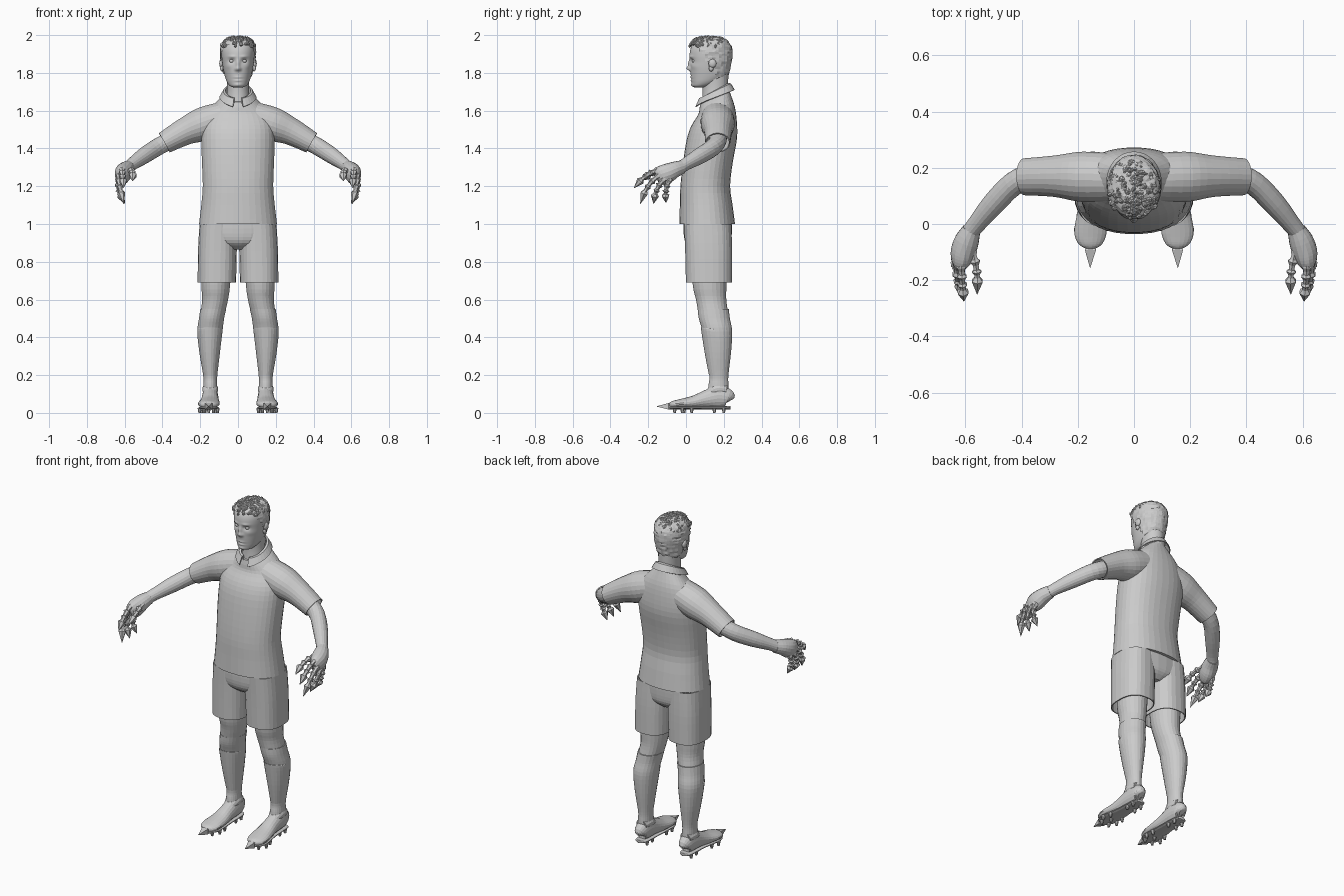
import bpy, bmesh, math, random
from mathutils import Vector
random.seed(4)


def smooth_rows(rows, k):
    """Catmull-Rom interpolation of tuples"""
    out = []
    for i in range(len(rows) - 1):
        p = [rows[max(i - 1, 0)], rows[i], rows[i + 1], rows[min(i + 2, len(rows) - 1)]]
        for j in range(k):
            t = j / k
            out.append(tuple(0.5 * (2 * b + (c - a) * t + (2 * a - 5 * b + 4 * c - d) * t * t
                                    + (3 * b - a - 3 * c + d) * t ** 3) for a, b, c, d in zip(*p)))
    return out + [rows[-1]]


def finish(name, bm, mirror=False, thick=0, smooth=False):
    bmesh.ops.recalc_face_normals(bm, faces=bm.faces)
    me = bpy.data.meshes.new(name)
    bm.to_mesh(me)
    bm.free()
    if smooth:
        me.shade_smooth()
    ob = bpy.data.objects.new(name, me)
    bpy.context.collection.objects.link(ob)
    if thick:
        m = ob.modifiers.new("thickness", 'SOLIDIFY')
        m.thickness = thick
    if mirror:
        ob.modifiers.new("mirror", 'MIRROR').use_clip = False
    return ob


def skin(bm, rings, caps=True, closed=True):
    vs = [[bm.verts.new(p) for p in r] for r in rings]
    n = len(rings[0])
    for a, b in zip(vs, vs[1:]):
        for i in range(n if closed else n - 1):
            j = (i + 1) % n
            bm.faces.new((a[i], a[j], b[j], b[i]))
    if caps:
        bm.faces.new(vs[0])
        bm.faces.new(vs[-1])


def circle(n, e=1.0):
    for i in range(n):
        a = 2 * math.pi * (i + .5) / n
        c, s = math.cos(a), math.sin(a)
        yield math.copysign(abs(c) ** e, c), math.copysign(abs(s) ** e, s)


def level_rings(rows, n, k, e=1.0):
    """Rows of z, cx, cy, rx, ry, tilt stacked upwards"""
    return [[(cx + rx * c, cy + ry * s, z + ry * s * tilt) for c, s in circle(n, e)]
            for z, cx, cy, rx, ry, tilt in smooth_rows(rows, k)]


def tube_rings(rows, n, k):
    """Rows of x, y, z, side radius, upward radius along a path"""
    rows = smooth_rows(rows, k)
    pts = [Vector(r[:3]) for r in rows]
    rings = []
    for i, r in enumerate(rows):
        t = (pts[min(i + 1, len(pts) - 1)] - pts[max(i - 1, 0)]).normalized()
        s = t.cross(Vector((0, 0, 1))).normalized()
        u = s.cross(t)
        rings.append([pts[i] + s * (r[3] * c) + u * (r[4] * q) for c, q in circle(n)])
    return rings


def stack(name, rows, n=28, k=4, e=1.0, caps=True, **kw):
    bm = bmesh.new()
    skin(bm, level_rings(rows, n, k, e), caps)
    return finish(name, bm, **kw)


def tube(name, rows, n=20, k=4, caps=True, **kw):
    bm = bmesh.new()
    skin(bm, tube_rings(rows, n, k), caps)
    return finish(name, bm, **kw)


def balls(name, items, sub=2, mirror=False, smooth=True):
    """Ellipsoids: centre and radii"""
    bm = bmesh.new()
    for c, r in items:
        for v in bmesh.ops.create_icosphere(bm, subdivisions=sub, radius=1)['verts']:
            v.co = Vector((c[i] + v.co[i] * r[i] for i in range(3)))
    return finish(name, bm, mirror, smooth=smooth)


# Shirt body and sleeves
stack("shirt", [(1.0, 0, .112, .207, .148, 0), (1.1, 0, .107, .195, .14, 0), (1.2, 0, .102, .187, .132, 0),
                (1.32, 0, .115, .191, .132, 0), (1.45, 0, .137, .195, .133, 0), (1.53, 0, .15, .188, .12, .05),
                (1.60, 0, .162, .155, .097, .2), (1.65, 0, .155, .105, .083, .4), (1.68, 0, .152, .068, .074, .48)],
      n=36, k=3, e=.88)
tube("sleeve", [(.05, .165, 1.575, .085, .08), (.18, .168, 1.53, .09, .09), (.28, .17, 1.49, .074, .073),
                (.39, .168, 1.43, .066, .059)], n=24, caps=False, mirror=True, thick=.006)

# Folded collar, open at the front and rising to the back
bm = bmesh.new()
rings = [[], [], [], []]
for i in range(29):
    a = -math.pi / 2 + .28 + i * (2 * math.pi - .56) / 28
    c, s = math.cos(a), math.sin(a)
    tip = max(0, -s) ** 4
    for ring, (r, dz) in zip(rings, [(.064, -.03), (.066, .015), (.078, .012), (.098, -.022 - .012 * tip)]):
        ring.append((r * c, .152 + (r + .008) * s, 1.692 + .04 * s + dz))
skin(bm, rings, caps=False, closed=False)
finish("collar", bm, thick=.005)

# Shorts: hips and two open legs
stack("shorts_hips", [(1.03, 0, .115, .2, .128, 0), (.95, 0, .115, .203, .128, 0), (.90, 0, .117, .16, .118, 0),
                      (.865, 0, .12, .05, .08, 0)], n=32, k=3, e=.85)
stack("shorts_leg", [(1.0, .105, .115, .099, .125, 0), (.86, .109, .12, .103, .125, 0), (.69, .112, .122, .102, .123, 0)],
      n=28, e=.8, caps=False, mirror=True, thick=.006)

# Legs, socks and shin guards
stack("leg", [(.85, .113, .125, .085, .095, 0), (.68, .118, .125, .077, .09, 0), (.60, .121, .133, .069, .081, 0),
              (.52, .136, .146, .065, .079, 0)], n=24, mirror=True)
stack("sock", [(.55, .131, .144, .069, .083, 0), (.5, .14, .15, .067, .083, 0), (.43, .149, .166, .067, .079, 0),
               (.32, .15, .171, .055, .068, 0), (.2, .147, .174, .038, .051, 0), (.15, .147, .172, .037, .053, 0),
               (.09, .147, .17, .04, .058, 0)], n=24, mirror=True)
stack("shin_guard", [(.445, .147, .145, .06, .066, -.1), (.43, .149, .155, .067, .075, -.1), (.32, .15, .165, .054, .067, 0),
                     (.2, .147, .171, .037, .05, 0)], n=24, mirror=True)

# Boots with sole plate, studs and pointed toe
shoe = [(.147, .235, .065, .015, .02), (.147, .222, .078, .036, .048), (.147, .17, .085, .042, .06),
        (.148, .1, .071, .045, .046), (.15, .04, .057, .052, .034), (.155, -.03, .048, .058, .025),
        (.155, -.07, .043, .043, .02), (.155, -.088, .04, .016, .011)]
tube("boot", shoe, n=20, mirror=True)
tube("boot_sole", [(x, y, .027, r * .95, .009) for x, y, z, r, h in shoe], n=12, mirror=True)
tube("ankle_cuff", [(.147, .12, .1, .03, .025), (.147, .165, .125, .043, .035), (.147, .215, .12, .034, .03)],
     n=16, mirror=True)
bm = bmesh.new()
for x, y in [(.12, .2), (.174, .2), (.12, .15), (.174, .15), (.11, .03), (.193, .03), (.108, -.02),
             (.203, -.02), (.155, -.01), (.13, -.06), (.18, -.06)]:
    skin(bm, level_rings([(0, x, y, .007, .007, 0), (.026, x, y, .012, .012, 0)], 8, 1))
finish("boot_studs", bm, mirror=True)
tube("toe_spike", [(.155, -.06, .036, .008, .008), (.155, -.092, .035, .028, .024), (.156, -.156, .034, .001, .001)],
     n=4, k=1, mirror=True)

# Arms, wrists and palms
tube("arm", [(.3, .168, 1.475, .048, .045), (.365, .167, 1.44, .047, .046), (.43, .142, 1.405, .043, .046),
             (.5, .072, 1.36, .041, .043), (.56, 0, 1.318, .033, .034), (.588, -.035, 1.295, .031, .034)],
     n=18, k=3, mirror=True)
tube("hand", [(.578, -.02, 1.302, .033, .036), (.595, -.06, 1.288, .044, .043), (.608, -.1, 1.268, .045, .052),
              (.615, -.135, 1.255, .034, .05), (.618, -.155, 1.247, .018, .034)], n=16, k=3, mirror=True)

# Knobbly jointed fingers ending in spikes
fingers = [((.615, -.135, 1.29), (.612, -.215, 1.27), (.605, -.275, 1.19)),
           ((.628, -.13, 1.265), (.635, -.21, 1.22), (.605, -.242, 1.107)),
           ((.632, -.11, 1.245), (.645, -.165, 1.19), (.602, -.172, 1.107)),
           ((.628, -.085, 1.24), (.645, -.115, 1.185), (.6, -.106, 1.112)),
           ((.58, -.08, 1.285), (.552, -.16, 1.29), (.558, -.25, 1.228))]
radii = [(0, .016), (.12, .018), (.2, .012), (.28, .012), (.33, .02), (.4, .012), (.5, .011), (.54, .019),
         (.6, .011), (.66, .011), (.73, .022), (1, .0008)]
bm = bmesh.new()
for a, b, c in fingers:
    a, b, c = Vector(a), Vector(b), Vector(c)
    rows = [(*(a * (1 - t) ** 2 + b * 2 * t * (1 - t) + c * t * t), r, r) for t, r in radii]
    skin(bm, tube_rings(rows, 6, 1))
finish("fingers", bm, mirror=True)

# Neck
stack("neck", [(1.6, 0, .155, .07, .075, 0), (1.68, 0, .153, .06, .066, 0), (1.73, 0, .155, .058, .068, 0),
               (1.8, 0, .155, .062, .07, 0)], n=24, smooth=True)


def head_rows(grow):
    profile = [(1.722, .05, .1, .02), (1.73, .034, .13, .042), (1.75, .03, .175, .058), (1.78, .026, .212, .069),
               (1.82, .023, .226, .078), (1.86, .022, .234, .084), (1.89, .019, .238, .087), (1.92, .022, .238, .088),
               (1.945, .032, .23, .083), (1.967, .052, .21, .07), (1.98, .085, .175, .04), (1.983, .115, .145, .012)]
    return [(z + grow * max(0, (z - 1.9) * 10), 0, (f + b) / 2, w + grow, (b - f) / 2 + grow, 0) for z, f, b, w in profile]


# Head with sculpted nose, eye sockets, brows, cheeks, lips and chin
bumps = [(0, 1.823, .011, .011, .018), (0, 1.848, .009, .022, .013), (.012, 1.819, .007, .007, .007),
         (.033, 1.864, .014, .010, -.012), (.032, 1.886, .018, .006, .005), (.052, 1.835, .018, .014, .004),
         (0, 1.776, .02, .004, .005), (0, 1.7675, .024, .003, -.004), (0, 1.759, .017, .004, .005),
         (0, 1.736, .016, .009, .005)]
bm = bmesh.new()
skin(bm, level_rings(head_rows(0), 96, 6, .95))
for v in bm.verts:
    if v.co.y < .1:
        x, z = abs(v.co.x), v.co.z
        v.co.y -= sum(h * math.exp(-((x - bx) / sx) ** 2 - ((z - bz) / sz) ** 2) for bx, bz, sx, sz, h in bumps)
finish("head", bm, smooth=True)
balls("eye", [((.033, .043, 1.863), (.013, .012, .011))], mirror=True)
balls("ear", [((.089, .14, 1.85), (.011, .021, .024)), ((.086, .133, 1.825), (.009, .013, .018))], mirror=True)

# Short hair shell cut along the hairline, then tousled curls
bm = bmesh.new()
skin(bm, level_rings(head_rows(.007), 40, 3))
low = [f for f in bm.faces
       if f.calc_center_median().z < max(1.77, min(1.945, 1.945 - (f.calc_center_median().y - .05) * 1.4))]
bmesh.ops.delete(bm, geom=low, context='FACES')
for v in bm.verts:
    v.co += Vector((random.uniform(-1, 1) for _ in range(3))) * .0025
finish("hair", bm)
curls = []
while len(curls) < 150:
    x, y = random.uniform(-.088, .088), random.uniform(.02, .235)
    d = (x / .09) ** 2 + ((y - .125) / .108) ** 2
    if d < 1:
        curls.append(((x, y, 1.986 - .046 * d * d), [random.uniform(.007, .014) for _ in range(3)]))
balls("hair_curls", curls, sub=1, smooth=False)
